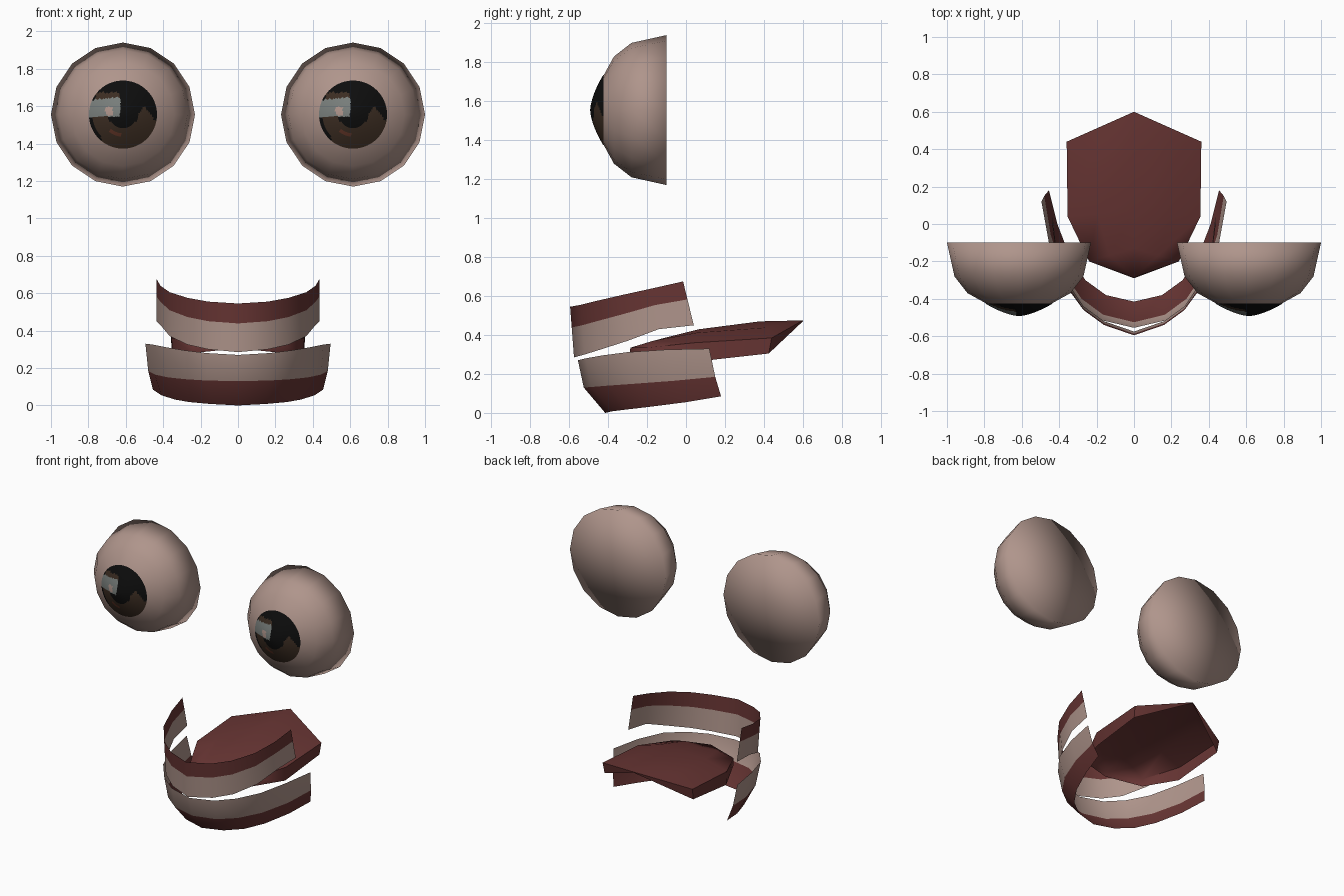
import bpy, bmesh, math
from mathutils import Vector

if "Cube" in bpy.data.objects:
    bpy.data.objects.remove(bpy.data.objects["Cube"])


def material(name, rgb):
    m = bpy.data.materials.new(name)
    m.diffuse_color = (*rgb, 1)
    m.use_nodes = True
    m.node_tree.nodes["Principled BSDF"].inputs["Base Color"].default_value = m.diffuse_color
    return m


CREAM = material("cream", (0.43, 0.30, 0.26))
GUM = material("gum_red", (0.135, 0.035, 0.033))
BLACK = material("pupil_black", (0.004, 0.004, 0.004))
BROWN = material("iris_brown", (0.045, 0.026, 0.016))
GREY = material("reflection_grey", (0.19, 0.21, 0.20))
RUST = material("iris_rust", (0.12, 0.035, 0.02))


def finish(name, verts, faces, mats, indices=None, angle=180):
    mesh = bpy.data.meshes.new(name)
    mesh.from_pydata(verts, [], faces)
    for m in mats:
        mesh.materials.append(m)
    if indices:
        mesh.polygons.foreach_set("material_index", indices)
    obj = bpy.data.objects.new(name, mesh)
    bpy.context.collection.objects.link(obj)
    bpy.ops.object.select_all(action='DESELECT')
    obj.select_set(True)
    bpy.context.view_layer.objects.active = obj
    bpy.ops.object.shade_smooth_by_angle(angle=math.radians(angle))
    return obj


def revolve(profile, n, center):
    """Rings of (radius, y) spun about the y axis; radius 0 closes to a point."""
    verts, faces, rings = [], [], []
    for r, y in profile:
        count = n if r > 0 else 1
        rings.append([len(verts) + i % count for i in range(n)])
        for i in range(count):
            a = 2 * math.pi * i / n + math.pi / 2
            verts.append((center[0] + r * math.cos(a), y, center[1] + r * math.sin(a)))
    for a, b in zip(rings, rings[1:]):
        for i in range(n):
            j = (i + 1) % n
            faces.append(tuple(dict.fromkeys((a[i], a[j], b[j], b[i]))))
    return verts, faces


def iris_colour(u, v):
    """Painted iris, u and v measured from its middle in iris radii."""
    if -1 < u < -0.08 and -0.06 < v < 0.52 + 0.1 * u:
        return 0 if -0.52 < u < -0.3 and -0.02 < v < 0.22 else 3
    if -0.8 < u < -0.1 and 0.45 < v < 0.65:
        return 2
    if math.hypot(u, v - 0.05) < 0.45:
        return 1
    if -0.4 < u < -0.05 and abs(v + 0.55 + 0.3 * (u + 0.2)) < 0.06:
        return 4
    if u < -0.65 and v < -0.06 and u * u + v * v > 0.8:
        return 1
    edge = -0.05 if u < 0.4 else 0.25 - 1.3 * abs(u - 0.62)
    return 2 if v < edge else 1


# Eyes: capped half globes with a painted, bulging iris
EYE_Z, IRIS_R = 1.555, 0.182
for side, x in (("left", -0.615), ("right", 0.615)):
    globe = [(0, -0.1), (0.385, -0.1), (0.345, -0.28), (0.275, -0.37), (0.175, -0.425)]
    finish(side + "_eyeball", *revolve(globe, 16, (x, EYE_Z)), [CREAM])
    radii = [IRIS_R * (1 - k / 20) for k in range(20)] + [0]
    dome = [(r, -0.492 + 0.068 * (r / IRIS_R) ** 1.6) for r in radii]
    verts, faces = revolve(dome, 72, (x, EYE_Z))
    idx = []
    for f in faces:
        c = sum((Vector(verts[i]) for i in f), Vector()) / len(f)
        idx.append(iris_colour((c.x - x) / IRIS_R, (c.z - EYE_Z) / IRIS_R))
    finish(side + "_iris", verts, faces, [CREAM, BLACK, BROWN, GREY, RUST], idx)


def strip(name, rows, bands):
    """Bent sheet mirrored in x; each row is half an arch, bands colour the gaps."""
    full = [[(-x, y, z) for x, y, z in r[:0:-1]] + list(r) for r in rows]
    n = len(full[0])
    verts = [v for r in full for v in r]
    faces, idx = [], []
    for j, band in enumerate(bands):
        for i in range(n - 1):
            a = j * n + i
            faces.append((a, a + n, a + n + 1, a + 1))
            idx.append(band)
    return finish(name, verts, faces, [CREAM, GUM], idx)


def between(a, b, t):
    return [tuple(Vector(p).lerp(Vector(q), t)) for p, q in zip(a, b)]


# Upper teeth: gum above, teeth below
top = [(0, -.595, .545), (.16, -.54, .555), (.27, -.46, .575), (.365, -.33, .605),
       (.415, -.17, .64), (.435, -.015, .675)]
bottom = [(0, -.575, .285), (.16, -.52, .3), (.27, -.44, .325), (.365, -.30, .37),
          (.415, -.14, .43), (.435, .04, .45)]
strip("upper_teeth", [top, between(top, bottom, 0.41), bottom], [1, 0])

# Lower teeth: teeth above, gum curling inward below
top = [(0, -.555, .27), (.17, -.515, .28), (.29, -.43, .295), (.39, -.30, .312),
       (.455, -.10, .325), (.495, .12, .33)]
middle = [(0, -.525, .13), (.165, -.485, .133), (.28, -.40, .14), (.375, -.26, .15),
          (.445, -.06, .165), (.48, .15, .185)]
bottom = [(0, -.415, 0), (.15, -.38, .008), (.26, -.30, .018), (.34, -.18, .032),
          (.41, 0, .055), (.455, .18, .085)]
strip("lower_teeth", [top, middle, bottom], [0, 1])

# Tongue: ridged top, drooping side skirt, pointed back
ridge = [(0, -.285, .335), (0, -.13, .38), (0, .07, .43), (0, .38, .47), (0, .6, .475)]
edge = [(0, -.285, .335), (.24, -.2, .335), (.355, .04, .36), (.36, .44, .385), (0, .6, .475)]
skirt = [(0, -.29, .305), (.24, -.2, .28), (.35, .04, .262), (.355, .425, .305), (0, .6, .47)]
shoulder = [(x, y, z + lift) for (x, y, z), lift in
            zip(between(ridge, edge, 0.55), (0, .015, .02, .015, 0))]
half = [ridge, shoulder, edge, skirt]
rows = [[(-x, y, z) for x, y, z in r] for r in half[:0:-1]] + half
n = len(ridge)
faces = [(j * n + i, (j + 1) * n + i, (j + 1) * n + i + 1, j * n + i + 1)
         for j in range(len(rows) - 1) for i in range(n - 1)]
tongue = finish("tongue", [v for r in rows for v in r], faces, [GUM], angle=60)
bm = bmesh.new()
bm.from_mesh(tongue.data)
bmesh.ops.remove_doubles(bm, verts=bm.verts, dist=0.001)
bmesh.ops.dissolve_degenerate(bm, edges=bm.edges, dist=0.0005)
bm.to_mesh(tongue.data)
bm.free()
